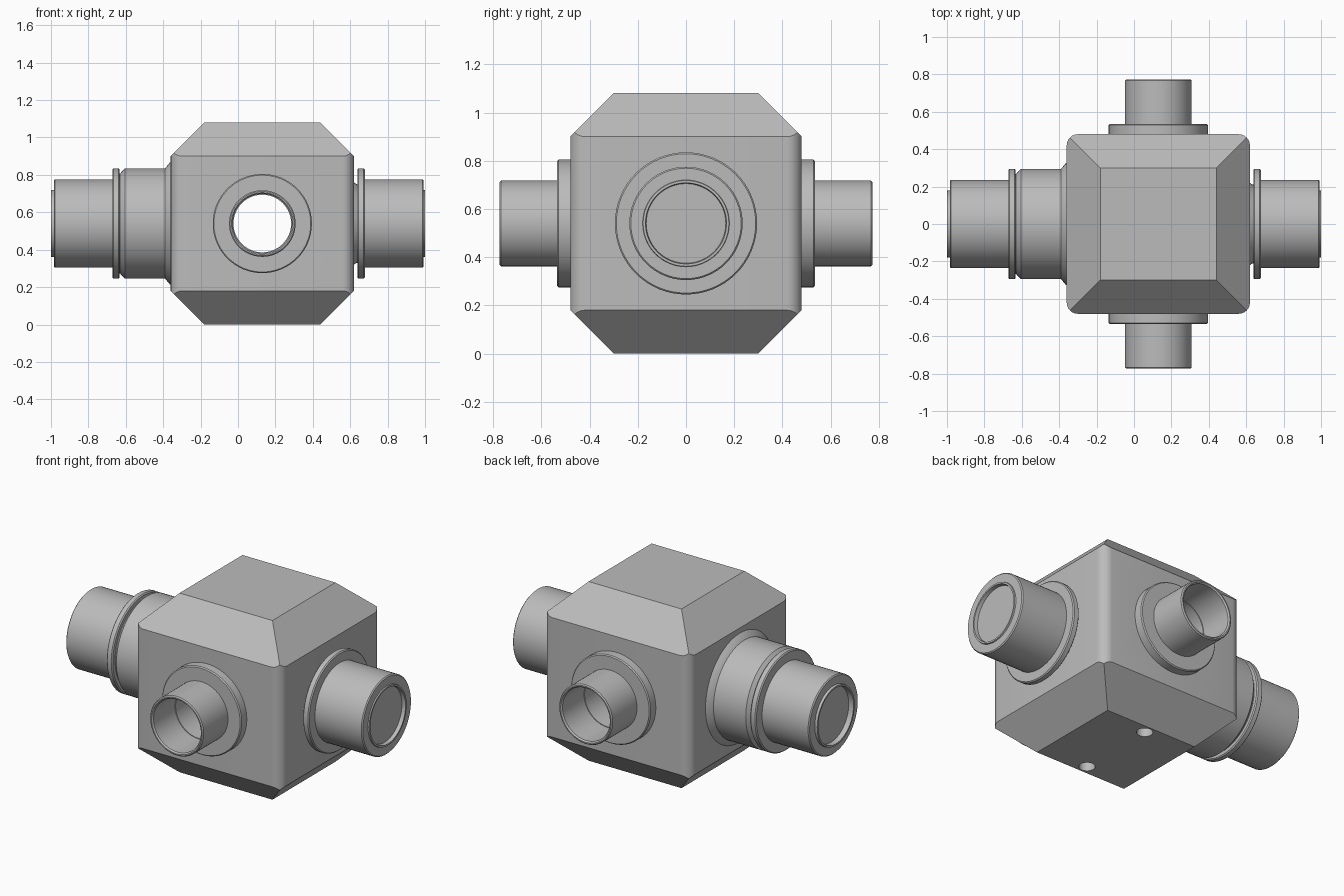
import bpy, bmesh, math
from mathutils import Vector, Matrix

cube = bpy.data.objects.get("Cube")
if cube:
    bpy.data.objects.remove(cube, do_unlink=True)

CX, CZ = 0.13, 0.54          # centre of the block and its ports
HX, HY, R = 0.49, 0.48, 0.06  # block half sizes and corner radius
CUT = 0.18                   # width of the sloped faces

grey = bpy.data.materials.new("plain grey")
grey.use_nodes = True
tone = (0.5, 0.5, 0.5, 1)
grey.diffuse_color = tone
grey.node_tree.nodes["Principled BSDF"].inputs["Base Color"].default_value = tone


def finish(bm, name, matrix=Matrix()):
    bmesh.ops.remove_doubles(bm, verts=bm.verts, dist=1e-5)
    bmesh.ops.recalc_face_normals(bm, faces=bm.faces)
    mesh = bpy.data.meshes.new(name)
    bm.to_mesh(mesh)
    bm.free()
    mesh.transform(matrix)
    mesh.materials.append(grey)
    ob = bpy.data.objects.new(name, mesh)
    bpy.context.collection.objects.link(ob)
    return ob


def smooth(ob):
    bpy.ops.object.select_all(action="DESELECT")
    ob.select_set(True)
    bpy.context.view_layer.objects.active = ob
    bpy.ops.object.shade_smooth_by_angle(angle=math.radians(25))


def lathe(name, profile, direction, steps=64):
    """Spin (radius, distance) points around an axis through the block centre."""
    bm = bmesh.new()
    verts = [bm.verts.new((r, 0, d)) for r, d in profile]
    edges = [bm.edges.new(pair) for pair in zip(verts, verts[1:])]
    bmesh.ops.spin(bm, geom=verts + edges, axis=(0, 0, 1), cent=(0, 0, 0),
                   angle=math.tau, steps=steps)
    turn = Vector((0, 0, 1)).rotation_difference(Vector(direction)).to_matrix().to_4x4()
    ob = finish(bm, name, Matrix.Translation((CX, 0, CZ)) @ turn)
    smooth(ob)
    return ob


# Block: rounded prism trimmed by eight sloping planes
bm = bmesh.new()
outline = []
for quarter, (sx, sy) in enumerate([(1, 1), (-1, 1), (-1, -1), (1, -1)]):
    for i in range(7):
        a = math.pi / 2 * (quarter + i / 6)
        outline.append(bm.verts.new((CX + sx * (HX - R) + R * math.cos(a),
                                     sy * (HY - R) + R * math.sin(a), 0)))
base = bm.faces.new(outline)
up = bmesh.ops.extrude_face_region(bm, geom=[base])["geom"]
bmesh.ops.translate(bm, vec=(0, 0, 2 * CZ),
                    verts=[v for v in up if isinstance(v, bmesh.types.BMVert)])
for sz in (1, -1):
    for nx, ny in ((1, 0), (-1, 0), (0, 1), (0, -1)):
        point = (CX + nx * HX, ny * HY, CZ + sz * (CZ - CUT))
        geom = bm.verts[:] + bm.edges[:] + bm.faces[:]
        cut = bmesh.ops.bisect_plane(bm, geom=geom, plane_co=point,
                                     plane_no=(nx, ny, sz), clear_outer=True)
        rim = [e for e in cut["geom_cut"] if isinstance(e, bmesh.types.BMEdge)]
        bmesh.ops.contextual_create(bm, geom=rim)
block = finish(bm, "block")


# Bores: one passage front to back, and two blind holes underneath
def bore(name, radius, depth, matrix):
    b = bmesh.new()
    bmesh.ops.create_cone(b, cap_ends=True, segments=64, radius1=radius,
                          radius2=radius, depth=depth)
    cutter = finish(b, name, matrix)
    cutter.hide_render = True
    cutter.hide_viewport = True
    mod = block.modifiers.new(name, "BOOLEAN")
    mod.operation = "DIFFERENCE"
    mod.solver = "EXACT"
    mod.object = cutter
    return cutter


cutters = [bore("passage_cutter", 0.154, 1.2,
                Matrix.Translation((CX, 0, CZ)) @ Matrix.Rotation(math.pi / 2, 4, "X"))]
for side, y in (("front", -0.245), ("back", 0.245)):
    cutters.append(bore(side + "_screw_hole_cutter", 0.045, 0.3,
                        Matrix.Translation((CX, y, 0))))
bpy.context.view_layer.update()
cut_mesh = bpy.data.meshes.new_from_object(
    block.evaluated_get(bpy.context.evaluated_depsgraph_get()))
block.modifiers.clear()
block.data = cut_mesh
for c in cutters:
    bpy.data.objects.remove(c, do_unlink=True)
smooth(block)

# Open pipes with flanges, front and back
E = 0.006
for side, sy in (("front", -1), ("back", 1)):
    lathe(side + "_flange",
          [(0.17, 0.47), (0.265, 0.47), (0.265, 0.535 - E), (0.265 - E, 0.535), (0.17, 0.535)],
          (0, sy, 0))
    lathe(side + "_pipe",
          [(0.154, 0.47), (0.178, 0.47), (0.178, 0.773 - E), (0.178 - E, 0.773),
           (0.165, 0.773), (0.158, 0.765), (0.158, 0.56), (0.154, 0.56), (0.154, 0.47)],
          (0, sy, 0))


# Capped connectors on the two ends
def connector(name, start, end, tip, sx):
    lathe(name + "_sleeve",
          [(0, start), (0.235, start), (0.235, end - E), (0.235 - E, end), (0.18, end),
           (0.178, tip), (0.168, tip), (0.165, end - 0.015), (0, end - 0.015)],
          (sx, 0, 0))


def collar(name, inner, outer, sx):
    lathe(name, [(0.2, inner), (0.295 - E, inner), (0.295, inner + E),
                 (0.295, outer - E), (0.295 - E, outer), (0.2, outer)], (sx, 0, 0))


connector("left", 0.51, 0.863, 0.87, 1)
collar("left_collar", 0.508, 0.548, 1)
lathe("left_neck", [(0, 0.48), (0.225, 0.48), (0.21, 0.505), (0.21, 0.52)], (1, 0, 0))
connector("right", 0.75, 1.115, 1.13, -1)
collar("right_collar", 0.763, 0.802, -1)
lathe("right_barrel",
      [(0, 0.48), (0.335, 0.48), (0.325, 0.495), (0.295, 0.52), (0.295, 0.735),
       (0.268, 0.76), (0.268, 0.77)], (-1, 0, 0))
